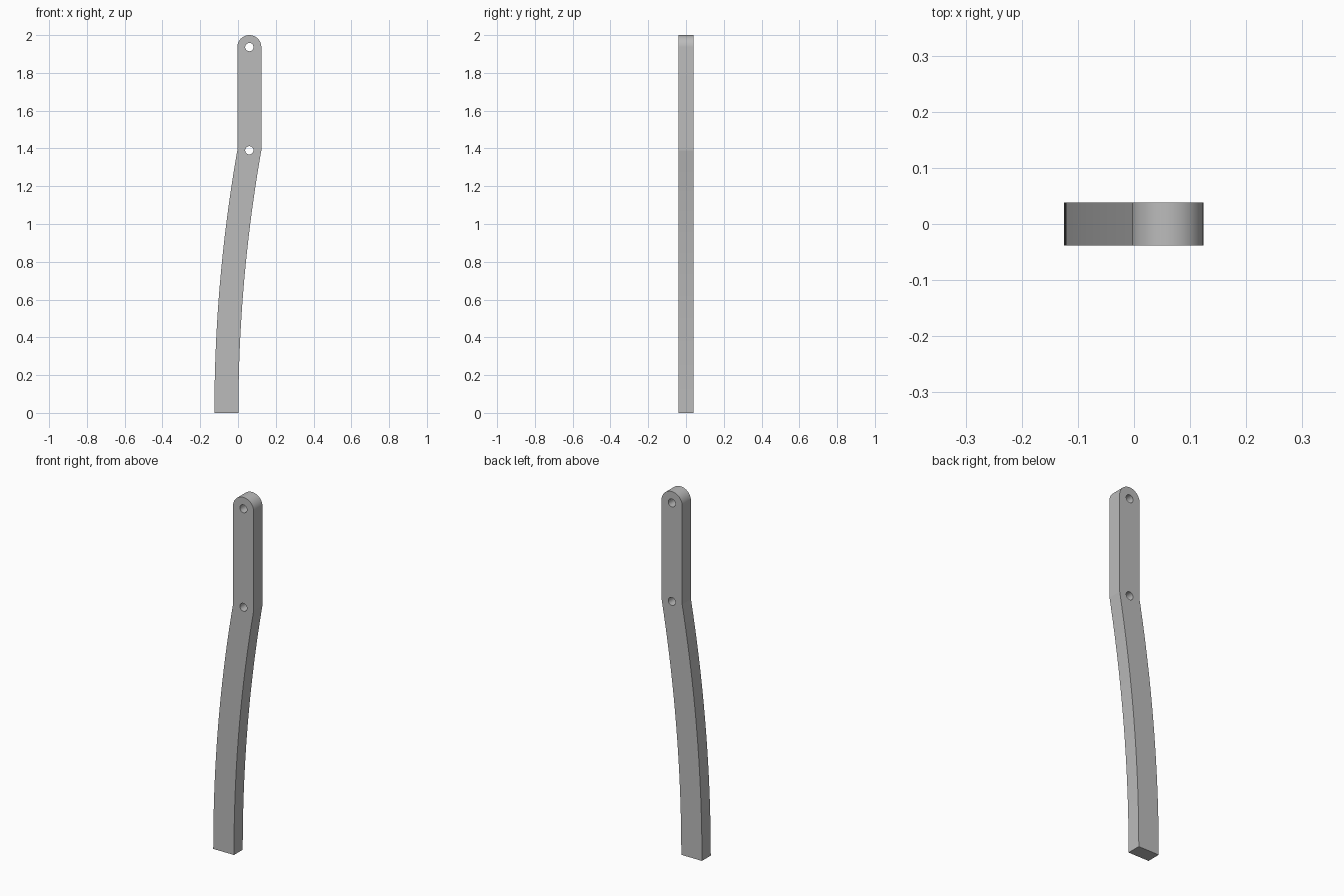
import bpy, bmesh, math
from mathutils import Vector

cube = bpy.data.objects.get("Cube")
if cube:
    bpy.data.objects.remove(cube, do_unlink=True)

HALF_WIDTH = 0.0635
HALF_DEPTH = 0.0385
TOP_X = 0.06            # centre line of the straight upper section
LOW_X = -0.0615         # centre line at the foot
KINK_Z = 1.39
HOLE_RADIUS = 0.022
TIP_Z = 2 - HALF_WIDTH

# Single grey finish
grey = bpy.data.materials.new("Plain grey")
grey.use_nodes = True
colour = (0.5, 0.5, 0.5, 1)
grey.diffuse_color = colour
grey.node_tree.nodes["Principled BSDF"].inputs["Base Color"].default_value = colour


def ring(cx, cz, radius, start, end, steps):
    """Points along an arc, both ends included."""
    angles = [start + (end - start) * i / steps for i in range(steps + 1)]
    return [(cx + radius * math.cos(a), cz + radius * math.sin(a)) for a in angles]


def swept_edge(side, steps=32):
    """Circular sweep from the vertical foot to the kink."""
    rise = TOP_X - LOW_X
    radius = (KINK_Z ** 2 + rise ** 2) / (2 * rise)
    heights = [KINK_Z * i / steps for i in range(steps + 1)]
    return [(LOW_X + side * HALF_WIDTH + radius - math.sqrt(radius ** 2 - z * z), z)
            for z in heights]


# Outline: right edge up, round tip, left edge down
outline = swept_edge(1) + ring(TOP_X, TIP_Z, HALF_WIDTH, 0, math.pi, 32) + swept_edge(-1)[::-1]
holes = [ring(TOP_X, z, HOLE_RADIUS, 0, math.tau, 32)[:-1] for z in (KINK_Z, TIP_Z)]

# Fill the pierced profile and extrude it through the thickness
bm = bmesh.new()
edges = []
for loop in [outline] + holes:
    verts = [bm.verts.new((x, -HALF_DEPTH, z)) for x, z in loop]
    edges += [bm.edges.new((v, verts[i - 1])) for i, v in enumerate(verts)]
bmesh.ops.triangle_fill(bm, edges=edges, use_beauty=True, normal=Vector((0, -1, 0)))
extruded = bmesh.ops.extrude_face_region(bm, geom=bm.faces[:], use_keep_orig=True)
bmesh.ops.translate(bm, vec=(0, 2 * HALF_DEPTH, 0),
                    verts=[g for g in extruded["geom"] if isinstance(g, bmesh.types.BMVert)])
bmesh.ops.recalc_face_normals(bm, faces=bm.faces[:])

mesh = bpy.data.meshes.new("curved_bar")
bm.to_mesh(mesh)
bm.free()
mesh.materials.append(grey)
bar = bpy.data.objects.new("curved_bar", mesh)
bpy.context.collection.objects.link(bar)

# Smooth the curved walls, keep the rims and kink crisp
bpy.ops.object.select_all(action="DESELECT")
bar.select_set(True)
bpy.context.view_layer.objects.active = bar
bpy.ops.object.shade_smooth_by_angle(angle=math.radians(8))
